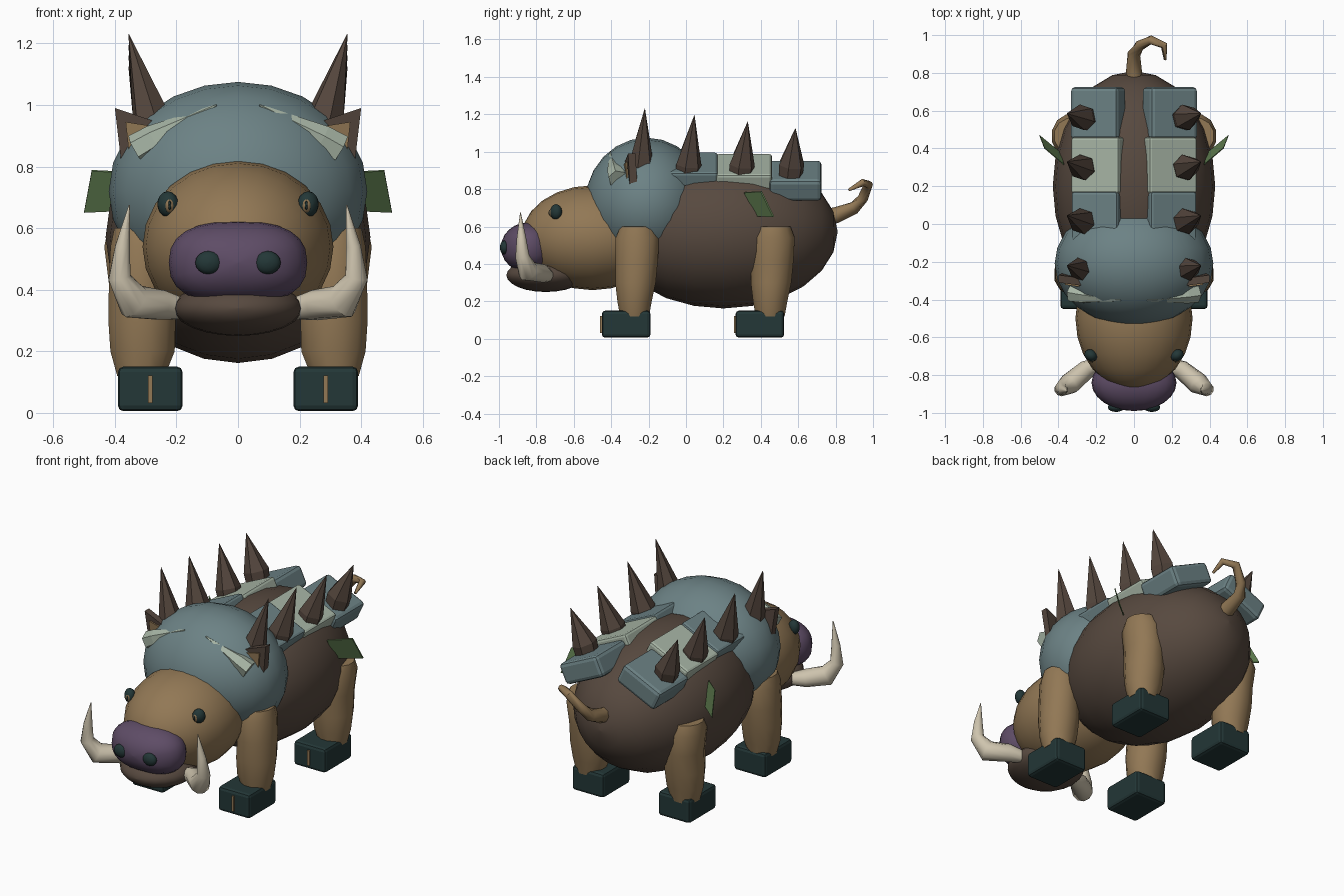
import bpy, math
from mathutils import Vector, Matrix

if "Cube" in bpy.data.objects:
    bpy.data.objects.remove(bpy.data.objects["Cube"])


def srgb(r, g, b):
    return [((c / 255 + 0.055) / 1.055) ** 2.4 for c in (r, g, b)] + [1]


COLOURS = {
    "dark_brown": (87, 73, 63), "tan": (146, 120, 85), "slate_teal": (108, 130, 133),
    "deep_teal": (35, 55, 55), "plum": (94, 76, 102), "ivory": (206, 196, 174),
    "sage": (168, 182, 166), "leaf_green": (93, 122, 78), "spike_brown": (84, 70, 61)}
MATS = {}
for key, rgb in COLOURS.items():
    MATS[key] = bpy.data.materials.new(key)
    MATS[key].diffuse_color = srgb(*rgb)


def make(name, verts, faces, mat, smooth=0):
    """Mesh object from vertices and faces; smooth is the smoothing angle."""
    me = bpy.data.meshes.new(name)
    me.from_pydata([tuple(v) for v in verts], [], faces)
    me.materials.append(MATS[mat])
    ob = bpy.data.objects.new(name, me)
    bpy.context.collection.objects.link(ob)
    bpy.ops.object.select_all(action='DESELECT')
    ob.select_set(True)
    bpy.context.view_layer.objects.active = ob
    bpy.ops.object.mode_set(mode='EDIT')
    bpy.ops.mesh.select_all(action='SELECT')
    bpy.ops.mesh.normals_make_consistent(inside=False)
    bpy.ops.object.mode_set(mode='OBJECT')
    if smooth:
        bpy.ops.object.shade_smooth_by_angle(angle=math.radians(smooth))
    return ob


def rings(name, loops, mat, smooth=50):
    """Skin a list of equally sized vertex loops and cap both ends."""
    n = len(loops[0])
    faces = [(i * n + j, i * n + (j + 1) % n, (i + 1) * n + (j + 1) % n, (i + 1) * n + j)
             for i in range(len(loops) - 1) for j in range(n)]
    last = (len(loops) - 1) * n
    faces += [tuple(range(n)), tuple(range(last, last + n))]
    return make(name, [v for l in loops for v in l], faces, mat, smooth)


def ellipsoid(name, c, r, mat, power=1.0, seg=24, rot=0):
    """Ellipsoid with poles along y; power under 1 squares it off."""
    def sh(v):
        return math.copysign(abs(v) ** power, v)
    turn = Matrix.Rotation(rot, 3, 'Z')
    loops = []
    for i in range(seg // 2 + 1):
        a = math.pi * (0.004 + 0.992 * i / (seg // 2))
        loops.append([Vector(c) + turn @ Vector((
            r[0] * math.sin(a) * sh(math.cos(t)), -r[1] * math.cos(a),
            r[2] * math.sin(a) * sh(math.sin(t))))
            for t in (2 * math.pi * j / seg for j in range(seg))])
    return rings(name, loops, mat, 60)


def tube(name, pts, mat, n=10, smooth=50):
    """Tapered tube through (x, y, z, radius) points."""
    p = [Vector(q[:3]) for q in pts]
    loops = []
    for i, q in enumerate(pts):
        d = (p[min(i + 1, len(p) - 1)] - p[max(i - 1, 0)]).normalized()
        u = d.cross(Vector((0.3, 1, 0.1))).normalized() if abs(d.y) < 0.9 else d.cross(Vector((0, 0, 1))).normalized()
        if i and u.dot(prev) < 0:
            u = -u
        prev = u
        w = d.cross(u)
        loops.append([p[i] + q[3] * (math.cos(a) * u + math.sin(a) * w)
                      for a in (2 * math.pi * j / n for j in range(n))])
    return rings(name, loops, mat, smooth)


def block(name, c, size, mat, tilt=0, bevel=0.02):
    """Box with rounded edges, tilted around y."""
    m = Matrix.Rotation(tilt, 3, 'Y')
    v = [Vector(c) + m @ Vector((x * size[0] / 2, y * size[1] / 2, z * size[2] / 2))
         for x in (-1, 1) for y in (-1, 1) for z in (-1, 1)]
    ob = make(name, v, [(0, 1, 3, 2), (4, 5, 7, 6), (0, 1, 5, 4), (2, 3, 7, 6), (0, 2, 6, 4), (1, 3, 7, 5)], mat)
    if bevel:
        b = ob.modifiers.new("bevel", 'BEVEL')
        b.width, b.segments = bevel, 2
    return ob


def plate(name, pts, mat, depth):
    """Flat polygon extruded by a vector."""
    return rings(name, [[Vector(p) for p in pts], [Vector(p) + Vector(depth) for p in pts]], mat, 0)


# Torso, shoulder shell and head
ellipsoid("body", (0, 0.2, 0.572), (0.43, 0.61, 0.41), "dark_brown")
ellipsoid("shoulder_shell", (0, -0.21, 0.72), (0.42, 0.33, 0.355), "slate_teal")
ellipsoid("head", (0, -0.5, 0.54), (0.31, 0.38, 0.28), "tan")
ellipsoid("jaw", (0, -0.75, 0.34), (0.21, 0.21, 0.09), "dark_brown")
ellipsoid("snout", (0, -0.84, 0.488), (0.225, 0.15, 0.135), "plum", power=0.8)

# Tail with a hooked end
tube("tail", [(0, 0.74, 0.65, 0.045), (0, 0.80, 0.66, 0.043), (0, 0.9, 0.70, 0.035),
              (0.03, 0.945, 0.75, 0.028), (0.09, 0.975, 0.825, 0.024),
              (0.16, 0.945, 0.835, 0.02), (0.165, 0.87, 0.795, 0.007)], "tan", 8)

for s, side in ((-1, "left"), (1, "right")):
    # Face
    ellipsoid("nostril_" + side, (s * 0.095, -0.97, 0.488), (0.044, 0.025, 0.038), "deep_teal", seg=16)
    ellipsoid("eye_" + side, (s * 0.228, -0.695, 0.678), (0.036, 0.03, 0.042), "deep_teal", seg=16, rot=s * 0.6)
    ellipsoid("iris_" + side, (s * 0.222, -0.712, 0.674), (0.017, 0.02, 0.026), "tan", seg=12, rot=s * 0.3)
    ellipsoid("pupil_" + side, (s * 0.222, -0.729, 0.674), (0.005, 0.006, 0.016), "deep_teal", seg=8)
    tube("tusk_" + side, [(s * 0.18, -0.74, 0.338, 0.035), (s * 0.25, -0.77, 0.35, 0.05),
                          (s * 0.34, -0.845, 0.362, 0.058), (s * 0.385, -0.875, 0.44, 0.038),
                          (s * 0.375, -0.88, 0.54, 0.025), (s * 0.353, -0.885, 0.675, 0.002)], "ivory")

    # Ears and brow streaks on the shell
    plate("ear_" + side, [(s * 0.40, -0.31, 0.99), (s * 0.38, -0.30, 0.82), (s * 0.25, -0.33, 0.94)],
          "spike_brown", (0, 0.04, 0))
    plate("inner_ear_" + side, [(s * 0.365, -0.322, 0.945), (s * 0.355, -0.318, 0.85), (s * 0.27, -0.335, 0.93)],
          "tan", (0, 0.009, 0))
    tube("shell_streak_" + side, [(s * 0.33, -0.365, 0.855, 0.052), (s * 0.27, -0.375, 0.89, 0.048),
                                  (s * 0.07, -0.405, 1.0, 0.003)], "sage", 6, 0)

    # Legs and hooves
    for y, end in ((-0.27, "front"), (0.455, "back")):
        off = 0.02 if end == "back" else 0
        profile = [(0.315, -0.005, 0.12, 0.08, 0.08), (0.31, -0.005, 0.20, 0.108, 0.095),
                   (0.312, 0, 0.30, 0.113, 0.112), (0.315, 0.006, 0.42, 0.108, 0.118),
                   (0.31 + off, 0.01, 0.54, 0.108, 0.12), (0.31 + off, 0.012, 0.60, 0.095, 0.095)]
        rings(f"{end}_leg_{side}", [[(s * (x + rx * math.cos(a)), y + dy + ry * math.sin(a), z)
              for a in (math.pi * (j + 0.5) / 6 for j in range(12))] for x, dy, z, rx, ry in profile], "tan")
        hy = -0.32 if end == "front" else 0.395
        block(f"{end}_hoof_{side}", (s * 0.285, hy, 0.078), (0.21, 0.26, 0.145), "deep_teal", 0, 0.018)
        block(f"{end}_hoof_notch_{side}", (s * 0.285, hy - 0.13, 0.077), (0.014, 0.018, 0.09), "tan", 0, 0)

    # Back armour slabs, sloping down to the outside
    t = s * math.radians(25)
    block("rear_slab_" + side, (s * 0.19, 0.585, 0.845), (0.275, 0.28, 0.125), "slate_teal", t, 0.022)
    block("middle_slab_" + side, (s * 0.19, 0.31, 0.893), (0.28, 0.30, 0.09), "sage", t, 0.015)
    block("front_slab_" + side, (s * 0.195, 0.03, 0.905), (0.27, 0.28, 0.085), "slate_teal", t, 0.015)

    # Row of spikes
    for i, (y, tip, top) in enumerate(((-0.245, -0.22, 1.23), (0.01, 0.045, 1.195),
                                       (0.295, 0.33, 1.16), (0.56, 0.585, 1.125))):
        tube(f"spike_{i + 1}_{side}", [(s * 0.26, y, 0.87, 0.065), (s * 0.275, y + 0.005, 0.93, 0.07),
                                       (s * 0.355, tip, top, 0.001)], "spike_brown", 6, 0)

    # Leaf on the flank
    plate("leaf_" + side, [(s * 0.37, 0.31, 0.78), (s * 0.475, 0.40, 0.785), (s * 0.5, 0.465, 0.65),
                           (s * 0.39, 0.375, 0.655)], "leaf_green", (0, 0.006, 0.004))

for m in bpy.data.materials:
    if m.users and not m.is_grease_pencil:
        m.use_nodes = True
        m.node_tree.nodes["Principled BSDF"].inputs["Base Color"].default_value = m.diffuse_color
